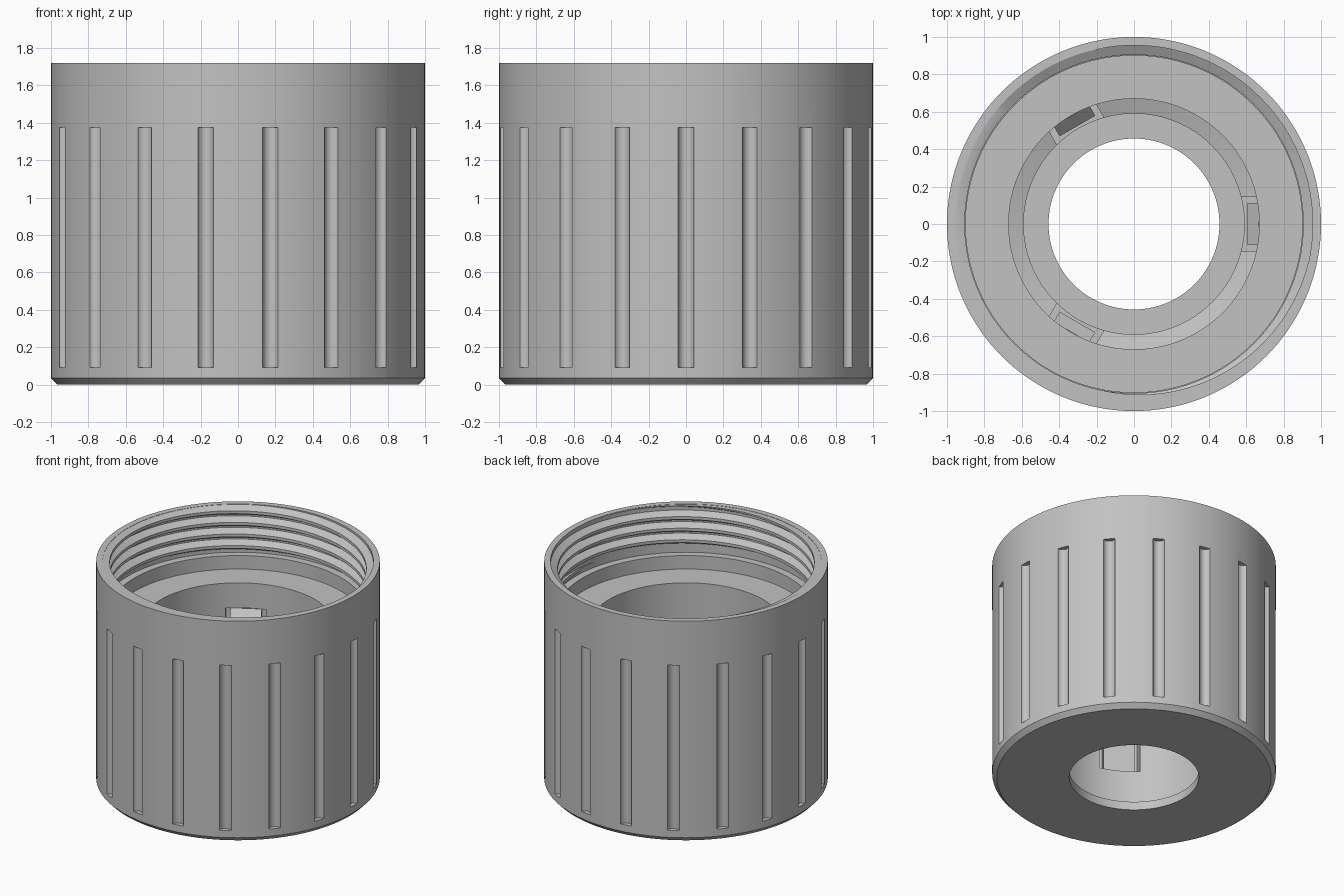
import bpy, bmesh, math
from mathutils import Matrix, Vector

cube = bpy.data.objects.get("Cube")
if cube:
    bpy.data.objects.remove(cube, do_unlink=True)

GREY = 0.54
mat = bpy.data.materials.new("plain grey")
mat.use_nodes = True
mat.diffuse_color = (GREY, GREY, GREY, 1)
mat.node_tree.nodes["Principled BSDF"].inputs["Base Color"].default_value = (GREY, GREY, GREY, 1)


def make(name, bm):
    bmesh.ops.recalc_face_normals(bm, faces=bm.faces)
    mesh = bpy.data.meshes.new(name)
    bm.to_mesh(mesh)
    bm.free()
    mesh.materials.append(mat)
    ob = bpy.data.objects.new(name, mesh)
    bpy.context.collection.objects.link(ob)
    return ob


def activate(ob):
    bpy.ops.object.select_all(action='DESELECT')
    ob.select_set(True)
    bpy.context.view_layer.objects.active = ob


def smooth(ob, angle=25):
    activate(ob)
    bpy.ops.object.shade_smooth_by_angle(angle=math.radians(angle))


def polar(r, a, z):
    return Vector((r * math.cos(a), r * math.sin(a), z))


def skin(bm, rings, closed):
    """Join rings of vertices into a tube, closed on itself or capped."""
    n = len(rings[0])
    pairs = list(zip(rings, rings[1:]))
    if closed:
        pairs.append((rings[-1], rings[0]))
    for a, b in pairs:
        for i in range(n):
            j = (i + 1) % n
            bm.faces.new((a[i], a[j], b[j], b[i]))
    if not closed:
        bm.faces.new(rings[0])
        bm.faces.new(rings[-1])


def prism(bm, section, half_width, angle):
    """Extrude an (r, z) section sideways and turn it to an angle."""
    turn = Matrix.Rotation(angle, 3, 'Z')
    rings = [[bm.verts.new(turn @ Vector((r, y, z))) for r, z in section]
             for y in (-half_width, half_width)]
    skin(bm, rings, False)


def cut(ob, cutter):
    cutter.hide_render = True
    activate(ob)
    mod = ob.modifiers.new("cut", 'BOOLEAN')
    mod.operation = 'DIFFERENCE'
    mod.solver = 'EXACT'
    mod.object = cutter
    bpy.ops.object.modifier_apply(modifier=mod.name)
    bpy.data.objects.remove(cutter, do_unlink=True)


TOP = 1.72
WALL, CREST = 0.955, 0.905

# Cap body: turned profile with stepped bore and floor hole
profile = [(0.967, 0), (1, 0.035), (1, TOP), (WALL, TOP), (WALL, 1.345),
           (0.9, 1.345), (0.9, 1.24), (0.67, 1.24), (0.67, 0.8), (0.59, 0.775),
           (0.59, 0.065), (0.457, 0.065), (0.457, 0)]
SEG = 144
bm = bmesh.new()
skin(bm, [[bm.verts.new(polar(r, math.tau * i / SEG, z)) for r, z in profile]
          for i in range(SEG)], True)
body = make("cap_body", bm)

# Rounded grip grooves around the outside
bm = bmesh.new()
for k in range(18):
    place = Matrix.Translation(polar(1.008, math.tau * k / 18, 0.7325))
    bmesh.ops.create_cone(bm, cap_ends=True, segments=20, radius1=0.043, radius2=0.043,
                          depth=1.285, matrix=place)
cut(body, make("groove_cutter", bm))

# Windows in the bore for the snap fingers
finger_angles = [math.tau * k / 3 for k in range(3)]
bm = bmesh.new()
for a in finger_angles:
    prism(bm, [(0.5, 0.39), (0.7, 0.39), (0.7, 1.045), (0.5, 1.045)], 0.145, a)
cut(body, make("window_cutter", bm))
smooth(body)

# Snap fingers with sloped tips
bm = bmesh.new()
for a in finger_angles:
    prism(bm, [(0.605, 0.38), (0.668, 0.38), (0.668, 1.043), (0.605, 0.985)], 0.11, a)
make("snap_fingers", bm)

# Internal screw thread: helical ridge that fades in and out
PITCH, STEPS, TURNS = 0.09, 480, 4
start = math.radians(-12)
bm = bmesh.new()
rings = []
for i in range(STEPS + 1):
    turn = TURNS * i / STEPS
    a = start + math.tau * turn
    z = 1.375 + PITCH * turn
    fade = max(0.02, min(1, turn * 5, (TURNS - turn) * 4))
    crest = WALL - (WALL - CREST) * fade
    flat = PITCH / 8
    base = flat + 0.028 * fade
    section = [(0.965, -base), (WALL, -base), (crest, -flat),
               (crest, flat), (WALL, base), (0.965, base)]
    rings.append([bm.verts.new(polar(r, a, min(z + dz, TOP - 0.002))) for r, dz in section])
skin(bm, rings, False)
smooth(make("screw_thread", bm))
